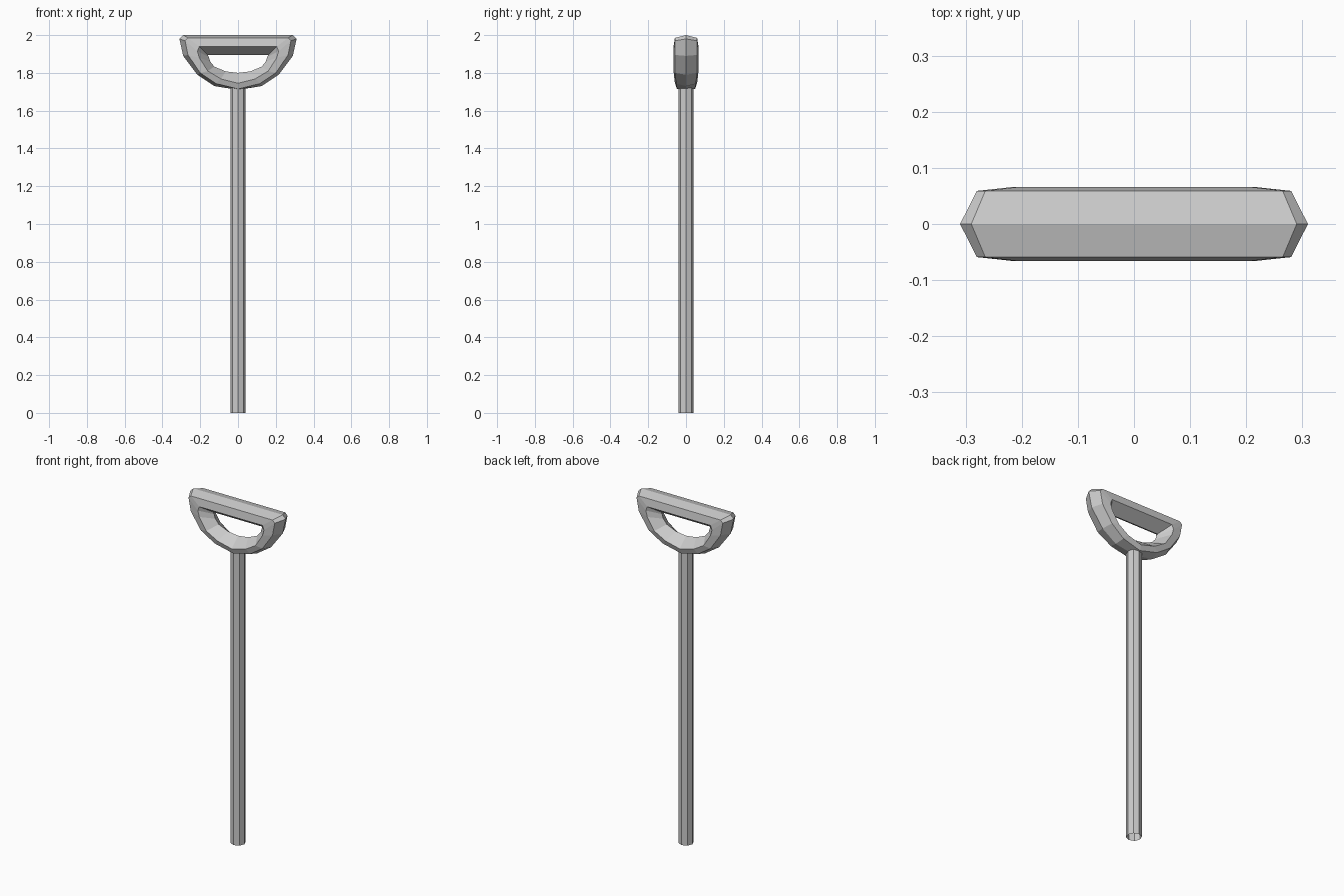
import bpy, bmesh, math

if "Cube" in bpy.data.objects:
    bpy.data.objects.remove(bpy.data.objects["Cube"])


def make_object(name, bm):
    bmesh.ops.recalc_face_normals(bm, faces=bm.faces)
    mesh = bpy.data.meshes.new(name)
    bm.to_mesh(mesh)
    bm.free()
    obj = bpy.data.objects.new(name, mesh)
    bpy.context.collection.objects.link(obj)
    return obj


def full_loop(half):
    # right half runs from the top corner to the bottom centre; mirror it in x
    return half + [(-x, z) for x, z in reversed(half[:-1])]


# shaft: eight-sided tube, open at the foot
bm = bmesh.new()
bmesh.ops.create_cone(bm, cap_ends=False, segments=8, radius1=0.041,
                      radius2=0.041, depth=1.725)
bmesh.ops.translate(bm, verts=bm.verts, vec=(0, 0, 0.8625))
make_object("shaft", bm)

# grip: D-shaped ring with a six-sided section
outer_ridge = full_loop([(0.29, 2.0), (0.31, 1.98), (0.29, 1.89),
                         (0.215, 1.79), (0.125, 1.73), (0, 1.71)])
outer_edge = full_loop([(0.265, 1.985), (0.28, 1.97), (0.265, 1.895),
                        (0.2, 1.80), (0.115, 1.743), (0, 1.715)])
inner_edge = full_loop([(0.205, 1.94), (0.215, 1.915), (0.205, 1.88),
                        (0.16, 1.81), (0.09, 1.768), (0, 1.745)])
inner_ridge = full_loop([(0.16, 1.895), (0.155, 1.885), (0.147, 1.86),
                         (0.125, 1.833), (0.065, 1.808), (0, 1.80)])


def depth(z, top):
    # the ring gets thinner toward its foot
    return top - 0.012 * max(0.0, min(1.0, (1.80 - z) / 0.09))


bm = bmesh.new()
section = [(outer_ridge, 0, 0), (outer_edge, -1, 0.059),
           (inner_edge, -1, 0.066), (inner_ridge, 0, 0),
           (inner_edge, 1, 0.066), (outer_edge, 1, 0.059)]
rings = [[bm.verts.new((x, side * depth(z, top), z)) for x, z in loop]
         for loop, side, top in section]
for i, a in enumerate(rings):
    b = rings[(i + 1) % len(rings)]
    n = len(a)
    for k in range(n):
        m = (k + 1) % n
        bm.faces.new((a[k], a[m], b[m], b[k]))
make_object("grip", bm)
